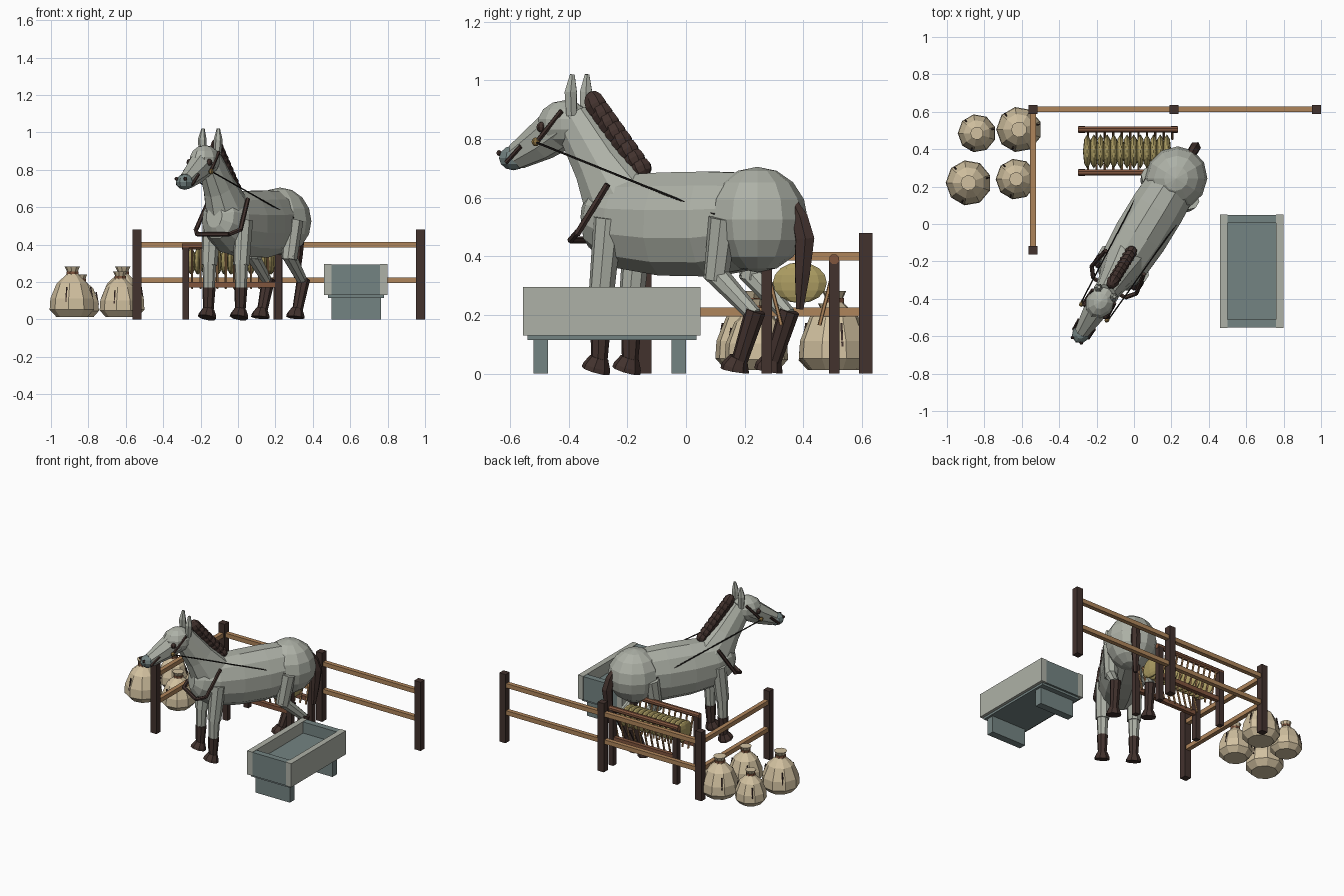
import bpy, bmesh, math
from mathutils import Vector, Matrix

cube = bpy.data.objects.get("Cube")
if cube:
    bpy.data.objects.remove(cube, do_unlink=True)


def material(name, r, g, b):
    m = bpy.data.materials.new(name)
    m.use_nodes = True
    m.diffuse_color = (r, g, b, 1)
    m.node_tree.nodes["Principled BSDF"].inputs["Base Color"].default_value = (r, g, b, 1)
    return m


GREY = material("pale grey", .42, .44, .385)
SLATE = material("slate teal", .175, .23, .225)
DARK = material("dark brown", .055, .032, .027)
WOOD = material("light wood", .43, .235, .105)
RED = material("red brown wood", .22, .092, .048)
HAY = material("hay yellow", .42, .34, .125)
SACK = material("sackcloth", .64, .53, .35)
BLACK = material("rein black", .012, .01, .009)
BRASS = material("brass", .25, .16, .05)

WORLD = Matrix.Identity(4)
# The horse is built facing -y, then turned into place
HORSE = Matrix.Translation((.076, 0, 0)) @ Matrix.Rotation(math.radians(-31.5), 4, 'Z')


def finish(name, bm, mat, frame):
    bmesh.ops.recalc_face_normals(bm, faces=bm.faces)
    me = bpy.data.meshes.new(name)
    bm.to_mesh(me)
    bm.free()
    me.materials.append(mat)
    ob = bpy.data.objects.new(name, me)
    ob.matrix_world = frame
    bpy.context.collection.objects.link(ob)
    return ob


def box(name, lo, hi, mat):
    lo, hi = Vector(lo), Vector(hi)
    bm = bmesh.new()
    bmesh.ops.create_cube(bm, size=1)
    bmesh.ops.scale(bm, vec=hi - lo, verts=bm.verts)
    bmesh.ops.translate(bm, vec=(lo + hi) / 2, verts=bm.verts)
    return finish(name, bm, mat, WORLD)


def ball(name, centre, radii, mat, frame=WORLD, u=10, v=7, tilt=0):
    bm = bmesh.new()
    bmesh.ops.create_uvsphere(bm, u_segments=u, v_segments=v, radius=1)
    bmesh.ops.scale(bm, vec=radii, verts=bm.verts)
    bmesh.ops.rotate(bm, matrix=Matrix.Rotation(tilt, 3, 'X'), verts=bm.verts)
    bmesh.ops.translate(bm, vec=centre, verts=bm.verts)
    return finish(name, bm, mat, frame)


def tube(name, pts, radii, mat, frame=WORLD, n=8):
    """Loft rings along a path; a radius may be one number or (side, up)."""
    pts = [Vector(p) for p in pts]
    bm, rings = bmesh.new(), []
    for i, p in enumerate(pts):
        t = (pts[min(i + 1, len(pts) - 1)] - pts[max(i - 1, 0)]).normalized()
        ref = Vector((1, 0, 0)) if abs(t.x) < .9 else Vector((0, 1, 0))
        side = (ref - t * ref.dot(t)).normalized()
        up = t.cross(side)
        r = radii[i] if isinstance(radii, list) else radii
        a, b = r if isinstance(r, tuple) else (r, r)
        angles = [math.tau * (k + .5) / n for k in range(n)]
        rings.append([bm.verts.new(p + side * a * math.cos(q) + up * b * math.sin(q)) for q in angles])
    for r0, r1 in zip(rings, rings[1:]):
        for k in range(n):
            bm.faces.new((r0[k], r0[(k + 1) % n], r1[(k + 1) % n], r1[k]))
    bm.faces.new(rings[0])
    bm.faces.new(rings[-1])
    return finish(name, bm, mat, frame)


# Horse: body, neck and head
tube("horse_barrel",
     [(0, -.39, .55), (0, -.35, .545), (0, -.25, .52), (0, -.08, .51), (0, .1, .51), (0, .25, .52), (0, .36, .52)],
     [(.05, .06), (.1, .12), (.135, .165), (.15, .182), (.15, .185), (.14, .17), (.08, .1)], GREY, HORSE, 12)
ball("horse_rump", (0, .285, .525), (.165, .175, .18), GREY, HORSE, 12, 8)
tube("horse_neck", [(0, -.24, .56), (0, -.34, .71), (0, -.45, .87)],
     [(.12, .15), (.085, .1), (.06, .075)], GREY, HORSE, 10)
ball("horse_skull", (0, -.485, .85), (.08, .1, .082), GREY, HORSE)
tube("horse_face", [(0, -.49, .845), (0, -.58, .79), (0, -.675, .74)],
     [(.075, .08), (.06, .068), (.042, .047)], GREY, HORSE, 8)
ball("horse_muzzle", (0, -.69, .735), (.048, .052, .042), SLATE, HORSE, 8, 6)
for i in range(8):
    f = i / 7
    ball("mane_tuft", (0, -.36 + .18 * f, .915 - .215 * f), (.034, .04, .052 - .016 * f), DARK, HORSE, 8, 6, .5)
tube("tail", [(0, .43, .58), (0, .455, .53), (0, .475, .46), (0, .465, .34), (0, .455, .22)],
     [.018, (.028, .032), (.032, .038), (.026, .03), .014], DARK, HORSE, 6)

# Horse: paired parts
for s, side in ((1, "left"), (-1, "right")):
    def part(name, pts, radii, mat, n=8):
        tube(f"{side}_{name}", [(s * x, y, z) for x, y, z in pts], radii, mat, HORSE, n)

    part("ear", [(.045, -.43, .88), (.05, -.43, .96), (.048, -.425, 1.02)], [.02, .024, .009], GREY, 6)
    part("front_upper_leg", [(.1, -.25, .53), (.1, -.275, .29)], [.05, .044], GREY)
    part("front_lower_leg", [(.1, -.275, .31), (.1, -.28, .15)], [.038, .031], GREY)
    part("front_stocking", [(.1, -.28, .17), (.1, -.285, .045)], [.036, .028], DARK)
    part("front_hoof", [(.1, -.3, .01), (.1, -.295, .025), (.1, -.285, .055)], [.05, .048, .032], DARK)
    part("hind_thigh", [(.125, .225, .53), (.115, .19, .32)], [.05, .043], GREY)
    part("hind_shank", [(.115, .18, .35), (.11, .34, .2)], [.04, .028], GREY)
    part("hind_stocking", [(.11, .345, .215), (.11, .28, .04)], [.036, .028], DARK)
    part("hind_hoof", [(.11, .262, .01), (.11, .265, .025), (.11, .278, .055)], [.05, .048, .032], DARK)
    # Tack
    part("collar_strap", [(.12, -.24, .645), (.14, -.35, .475)], .012, DARK, 6)
    part("collar_corner", [(.14, -.35, .48), (.1, -.4, .455)], .012, DARK, 6)
    part("cheek_strap", [(.07, -.455, .895), (.076, -.55, .79)], .009, DARK, 6)
    part("noseband", [(.05, -.63, .775), (.047, -.69, .72)], .008, DARK, 6)
    part("rein", [(.086, -.552, .79), (.14, .239, .53)], .004, BLACK, 5)
    ball(f"{side}_eye", (s * .062, -.54, .84), (.016, .018, .018), DARK, HORSE, 8, 6)
    ball(f"{side}_nostril", (s * .028, -.73, .752), (.01, .01, .01), DARK, HORSE, 6, 5)
    ball(f"{side}_bit_ring", (s * .08, -.552, .79), (.013, .015, .015), BRASS, HORSE, 8, 6)
tube("collar_front", [(.1, -.4, .455), (-.1, -.4, .455)], .012, DARK, HORSE, 6)

# Trough
for x in (.46, .76):
    box("trough_side_plank", (x, -.555, .13), (x + .04, .05, .295), GREY)
for y in (-.553, .005):
    box("trough_end_plank", (.5, y, .13), (.76, y + .043, .293), SLATE)
box("trough_base", (.48, -.54, .115), (.78, .035, .132), SLATE)
box("trough_filling", (.5, -.51, .132), (.76, .005, .215), SLATE)
for y in (-.52, -.05):
    box("trough_leg", (.5, y, 0), (.765, y + .05, .115), SLATE)

# Fence
for x, y in ((-.54, -.14), (-.54, .612), (.215, .612), (.975, .612)):
    box("fence_post", (x - .024, y - .023, 0), (x + .024, y + .023, .48), DARK)
for z in (.4, .21):
    box("back_rail", (-.54, .598, z - .015), (.975, .628, z + .015), WOOD)
    box("side_rail", (-.555, -.14, z - .015), (-.525, .612, z + .015), WOOD)

# Hay rack
for y, lean in ((.275, 1), (.505, -1)):
    for x in (-.28, .215):
        box("rack_post", (x - .018, y - .018, 0), (x + .018, y + .018, .385), DARK)
    tube("rack_top_rail", [(-.3, y, .39), (.235, y, .39)], .018, RED)
    box("rack_low_rail", (-.29, y - .014, .17), (.225, y + .014, .2), RED)
    for i in range(11):
        x = -.245 + .045 * i
        tube("rack_slat", [(x, y - lean * .005, .38), (x, y + lean * .05, .165)], .007, WOOD, n=5)
for i in range(13):
    ball("hay_bundle", (-.25 + .0355 * i, .388, .31), (.023, .092, .07), HAY, u=8, v=8)

# Grain sacks
for x, y, k in ((-.84, .485, .84), (-.615, .505, 1), (-.885, .22, 1), (-.63, .24, .9)):
    def at(px, py, pz):
        return (x + px * k, y + py * k, .012 + pz * k)

    profile = ((.085, 0), (.122, .04), (.118, .1), (.085, .18), (.036, .225), (.028, .24), (.042, .27))
    tube("grain_sack", [at(0, 0, z) for r, z in profile], [r * k for r, z in profile], SACK, n=9)
    tube("sack_tie", [at(0, 0, .23), at(0, 0, .245)], .036 * k, RED)
    for a in (.25, 2.3, 4.4):
        c, d = math.cos(a), math.sin(a)
        tube("sack_seam", [at(.114 * c, .114 * d, .08), at(.1 * c, .1 * d, .16)], .005, DARK, n=4)
